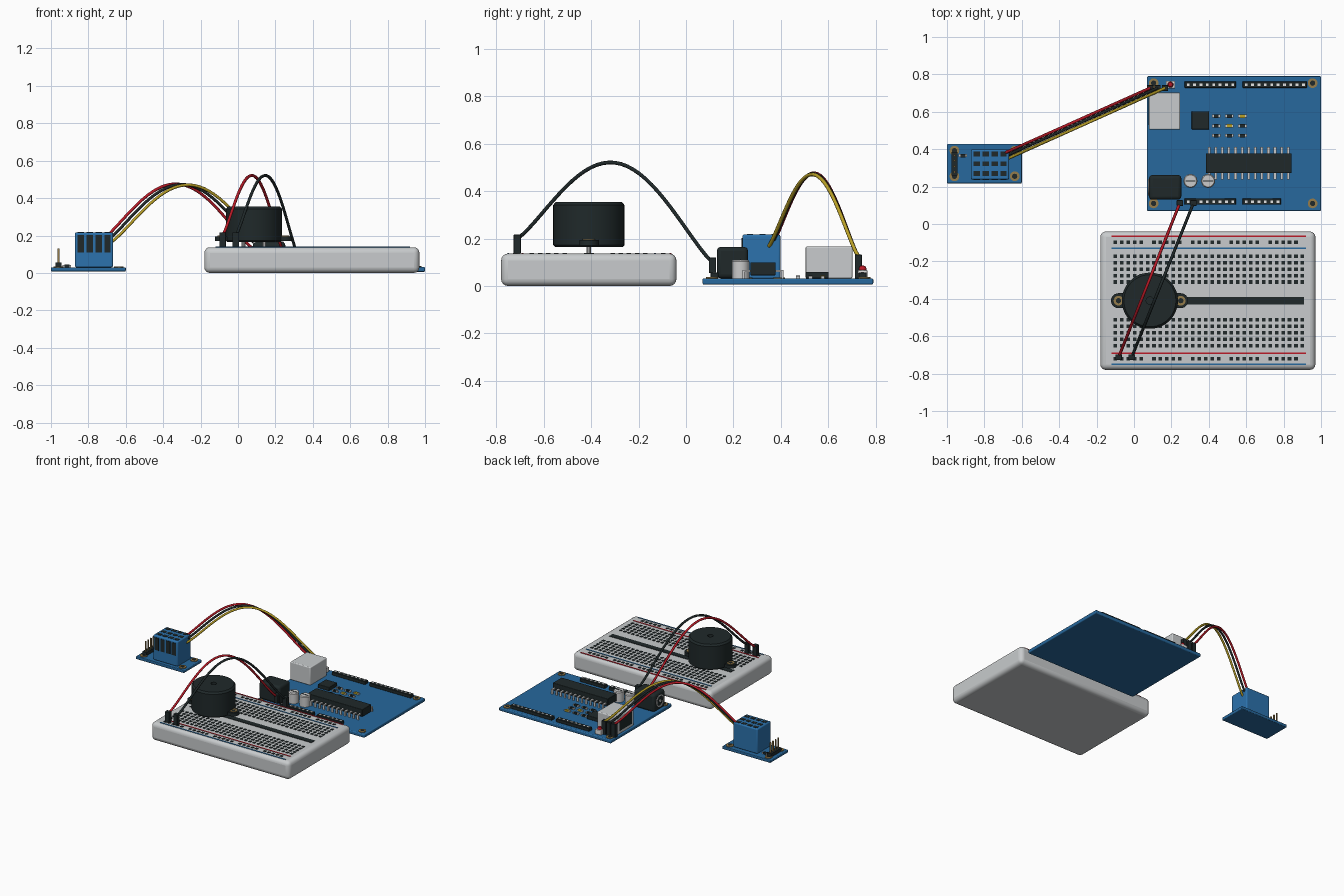
import bpy, bmesh, math
from mathutils import Vector, Matrix

cube = bpy.data.objects.get("Cube")
if cube:
    bpy.data.objects.remove(cube)


def material(name, rgb):
    m = bpy.data.materials.new(name)
    m.use_nodes = True
    m.diffuse_color = (*rgb, 1)
    m.node_tree.nodes["Principled BSDF"].inputs["Base Color"].default_value = (*rgb, 1)
    return m


BLUE = material("board blue", (0.02, 0.14, 0.34))
SENSOR = material("sensor blue", (0.025, 0.17, 0.42))
BLACK = material("soft black", (0.014, 0.022, 0.023))
GREY = material("light grey", (0.58, 0.6, 0.61))
SILVER = material("silver", (0.6, 0.6, 0.6))
WHITE = material("white", (0.8, 0.8, 0.8))
GOLD = material("gold", (0.3, 0.2, 0.07))
RED = material("red", (0.5, 0.01, 0.02))
YELLOW = material("yellow", (0.5, 0.36, 0.02))


def finish(name, bm, mat, bevel=0, segments=3):
    bmesh.ops.recalc_face_normals(bm, faces=bm.faces)
    mesh = bpy.data.meshes.new(name)
    bm.to_mesh(mesh)
    bm.free()
    mesh.materials.append(mat)
    ob = bpy.data.objects.new(name, mesh)
    bpy.context.collection.objects.link(ob)
    if bevel:
        mod = ob.modifiers.new("Bevel", "BEVEL")
        mod.width, mod.segments = bevel, segments
    bpy.ops.object.select_all(action="DESELECT")
    ob.select_set(True)
    bpy.context.view_layer.objects.active = ob
    bpy.ops.object.shade_smooth_by_angle(angle=math.radians(35))
    return ob


def boxes(name, mat, items, bevel=0, segments=3):
    """Boxes given as x range, y range, z range."""
    bm = bmesh.new()
    for x, y, z in items:
        mid = Vector((sum(x) / 2, sum(y) / 2, sum(z) / 2))
        size = (x[1] - x[0], y[1] - y[0], z[1] - z[0], 1)
        bmesh.ops.create_cube(bm, size=1, matrix=Matrix.Translation(mid) @ Matrix.Diagonal(size))
    return finish(name, bm, mat, bevel, segments)


def blocks(name, mat, centres, size, z, bevel=0):
    """Equal boxes at a list of plan positions, rising from z."""
    w, d, h = (s / 2 for s in size)
    return boxes(name, mat, [((x - w, x + w), (y - d, y + d), (z, z + 2 * h)) for x, y in centres], bevel)


def lathe(name, mat, profile, centres, axis="Z", steps=32):
    """Turn a radius/height profile about the axis at each centre."""
    bm = bmesh.new()
    for c in centres:
        vs = [bm.verts.new((r, 0, z)) for r, z in profile]
        es = [bm.edges.new(p) for p in zip(vs, vs[1:])]
        out = bmesh.ops.spin(bm, geom=vs + es, cent=(0, 0, 0), axis=(0, 0, 1),
                             angle=math.tau, steps=steps, use_duplicate=False)
        new = [v for v in bm.verts if not v.tag]
        turn = Matrix.Rotation(-math.pi / 2, 4, "Y") if axis == "-X" else Matrix()
        bmesh.ops.transform(bm, matrix=Matrix.Translation(c) @ turn, verts=new)
        for v in new:
            v.tag = True
    bmesh.ops.remove_doubles(bm, verts=bm.verts, dist=0.0002)
    return finish(name, bm, mat)


def rod(r, z0, z1):
    return [(0, z0), (r, z0), (r, z1), (0, z1)]


def wire(name, mat, start, end, rise):
    """Arching jumper wire."""
    cu = bpy.data.curves.new(name, "CURVE")
    cu.dimensions, cu.bevel_depth, cu.bevel_resolution = "3D", 0.008, 2
    cu.use_fill_caps = True
    sp = cu.splines.new("POLY")
    n = 32
    sp.points.add(n)
    for i, p in enumerate(sp.points):
        t = i / n
        q = Vector(start).lerp(Vector(end), t)
        q.z += rise * max(0, math.sin(math.pi * t)) ** 1.2
        p.co = (*q, 1)
    sp.use_smooth = True
    cu.materials.append(mat)
    bpy.context.collection.objects.link(bpy.data.objects.new(name, cu))


def mount_holes(name, centres, z):
    lathe(name + "_rings", GOLD, [(0.014, z), (0.026, z), (0.026, z + 0.006), (0.014, z + 0.006), (0.014, z)], centres, steps=20)
    lathe(name + "_holes", BLACK, rod(0.014, z, z + 0.003), centres, steps=20)


# Breadboard with holes, groove and rail lines
TOP = 0.137
boxes("breadboard", GREY, [((-0.18, 0.97), (-0.78, -0.04), (0, TOP))], 0.03, 4)
cols = [-0.1 + 0.0345 * i for i in range(30)]
rows = [base - 0.0345 * i for base in (-0.172, -0.512) for i in range(5)]
holes = [(x, y) for x in cols for y in rows]
holes += [(x, y) for i, x in enumerate(cols) if i % 6 < 5 for y in (-0.097, -0.72)]
blocks("breadboard_holes", BLACK, holes, (0.019, 0.019, 0.004), TOP - 0.001)
boxes("center_groove", BLACK, [((-0.1, 0.91), (-0.43, -0.389), (TOP - 0.002, TOP + 0.003))])
for mat, label, ys in ((RED, "red", (-0.065, -0.69)), (BLUE, "blue", (-0.13, -0.75))):
    blocks("rail_line_" + label, mat, [(0.4, y) for y in ys], (1.04, 0.008, 0.004), TOP - 0.001)

# Buzzer
C = (0.085, -0.41, 0)
lathe("buzzer_body", BLACK, [(0, 0.165), (0.143, 0.165), (0.15, 0.172), (0.15, 0.342), (0.139, 0.355),
                             (0.02, 0.355), (0.02, 0.335), (0, 0.335)], [C], steps=48)
ears = [(-0.083, -0.41, 0), (0.25, -0.41, 0)]
boxes("buzzer_mount_bar", BLACK, [((-0.083, 0.25), (-0.45, -0.37), (0.17, 0.195))])
lathe("buzzer_ears", BLACK, rod(0.04, 0.17, 0.195), ears, steps=24)
mount_holes("buzzer", ears, 0.193)
lathe("buzzer_pins", SILVER, rod(0.01, 0.13, 0.17), [(0.03, -0.41, 0), (0.14, -0.41, 0)], steps=10)

# Controller board
PCB = 0.032
boxes("controller_board", BLUE, [((0.07, 1.0), (0.07, 0.79), (0.006, PCB))], 0.006)
mount_holes("controller", [(x, y, 0) for x in (0.105, 0.955) for y in (0.11, 0.753)], PCB - 0.001)
boxes("usb_port", GREY, [((0.08, 0.247), (0.505, 0.702), (PCB, 0.167))], 0.006)
boxes("usb_opening", BLACK, [((0.078, 0.083), (0.53, 0.677), (0.055, 0.143))])
boxes("power_jack", BLACK, [((0.08, 0.253), (0.13, 0.262), (PCB, 0.165))], 0.018)
jack = [(0.08, 0.196, 0.1)]
lathe("power_jack_ring", SILVER, [(0.036, -0.004), (0.044, -0.004), (0.044, 0.004), (0.036, 0.004), (0.036, -0.004)], jack, "-X")
lathe("power_jack_pin", SILVER, rod(0.01, -0.004, 0.005), jack, "-X", 12)

# Main chip with legs, small chip, capacitors
boxes("main_chip", BLACK, [((0.385, 0.842), (0.272, 0.378), (0.045, 0.1))], 0.004)
legs = []
for i in range(13):
    x = 0.402 + 0.0352 * i
    for s in (-1, 1):
        for a, b, z0, z1 in ((0.05, 0.086, 0.06, 0.068), (0.078, 0.086, PCB, 0.068)):
            legs.append(((x - 0.007, x + 0.007), sorted((0.325 + s * a, 0.325 + s * b)), (z0, z1)))
boxes("main_chip_legs", SILVER, legs)
boxes("small_chip", BLACK, [((0.308, 0.402), (0.505, 0.602), (PCB, 0.06))], 0.004)
caps = [(x, 0.23, 0) for x in (0.302, 0.396)]
lathe("capacitors", SILVER, [(0, PCB), (0.037, PCB), (0.037, 0.104), (0.032, 0.11), (0, 0.11)], caps, steps=24)
blocks("capacitor_marks", BLACK, [c[:2] for c in caps], (0.055, 0.005, 0.002), 0.11)

# Small surface parts
parts = [(x, y) for x in (0.44, 0.51, 0.58) for y in (0.577, 0.525, 0.472)]
blocks("resistor_ends", SILVER, parts + [(-0.915, 0.365)], (0.046, 0.016, 0.012), PCB - 0.002)
blocks("resistor_bodies", BLACK, parts[:4] + parts[5:6] + parts[7:] + [(-0.915, 0.365)], (0.026, 0.018, 0.014), PCB - 0.002)
blocks("resistor_bodies_yellow", YELLOW, [parts[4], parts[6]], (0.026, 0.018, 0.014), PCB - 0.002)
blocks("light_base", WHITE, [(0.195, 0.745)], (0.05, 0.04, 0.035), PCB, 0.003)
lathe("indicator_light", RED, [(0, 0.06), (0.016, 0.06), (0.016, 0.075), (0.011, 0.084), (0, 0.087)], [(0.195, 0.745, 0)], steps=16)

# Socket headers
headers = [(0.27, 0.545, 0.745), (0.58, 0.925, 0.745), (0.27, 0.545, 0.12), (0.58, 0.785, 0.12)]
boxes("socket_headers", BLACK, [((a, b), (y - 0.017, y + 0.017), (PCB, 0.057)) for a, b, y in headers], 0.002, 1)
contacts = [(a + 0.02 + 0.034 * i, y) for a, b, y in headers for i in range(int((b - a) / 0.034))]
blocks("header_contacts", WHITE, contacts, (0.015, 0.013, 0.003), 0.056)

# Sensor module
boxes("sensor_board", BLUE, [((-1.0, -0.6), (0.217, 0.428), (0.008, 0.03))], 0.005)
boxes("sensor_body", SENSOR, [((-0.872, -0.668), (0.238, 0.398), (0.03, 0.217))], 0.008)
slots = [-0.84 + 0.0475 * i for i in range(4)]
boxes("sensor_front_slots", BLACK, [((x - 0.017, x + 0.017), (0.235, 0.242), (0.11, 0.203)) for x in slots])
blocks("sensor_top_slots", BLACK, [(x, y) for x in slots for y in (0.27, 0.322, 0.374)], (0.034, 0.026, 0.004), 0.215)
mount_holes("sensor", [(x, y, 0) for x in (-0.96, -0.638) for y in (0.255, 0.392)], 0.029)
blocks("sensor_pin_base", BLACK, [(-0.96, 0.323)], (0.034, 0.125, 0.025), 0.03)
blocks("sensor_pins", GOLD, [(-0.96, 0.278 + 0.03 * i) for i in range(4)], (0.009, 0.009, 0.08), 0.05)

# Jumper wires and their plugs
plugs = [(-0.082, -0.712), (-0.012, -0.712)]
blocks("breadboard_plugs", BLACK, plugs, (0.034, 0.03, 0.08), TOP, 0.002)
sockets = [(0.245, 0.112), (0.318, 0.112)]
blocks("controller_front_plugs", BLACK, sockets, (0.034, 0.03, 0.065), 0.055, 0.002)
rear = [(0.086, 0.727), (0.126, 0.727), (0.166, 0.727)]
blocks("controller_rear_plugs", BLACK, rear, (0.034, 0.03, 0.1), PCB, 0.002)
for mat, label, p, s in zip((RED, BLACK), ("red", "black"), plugs, sockets):
    wire("power_wire_" + label, mat, (*p, 0.2), (*s, 0.1), 0.37)
starts = [(-0.735, 0.36, 0.17), (-0.71, 0.353, 0.165), (-0.685, 0.345, 0.16)]
for mat, label, s, p in zip((RED, BLACK, YELLOW), ("red", "black", "yellow"), starts, rear):
    wire("sensor_wire_" + label, mat, s, (*p, 0.125), 0.328)
